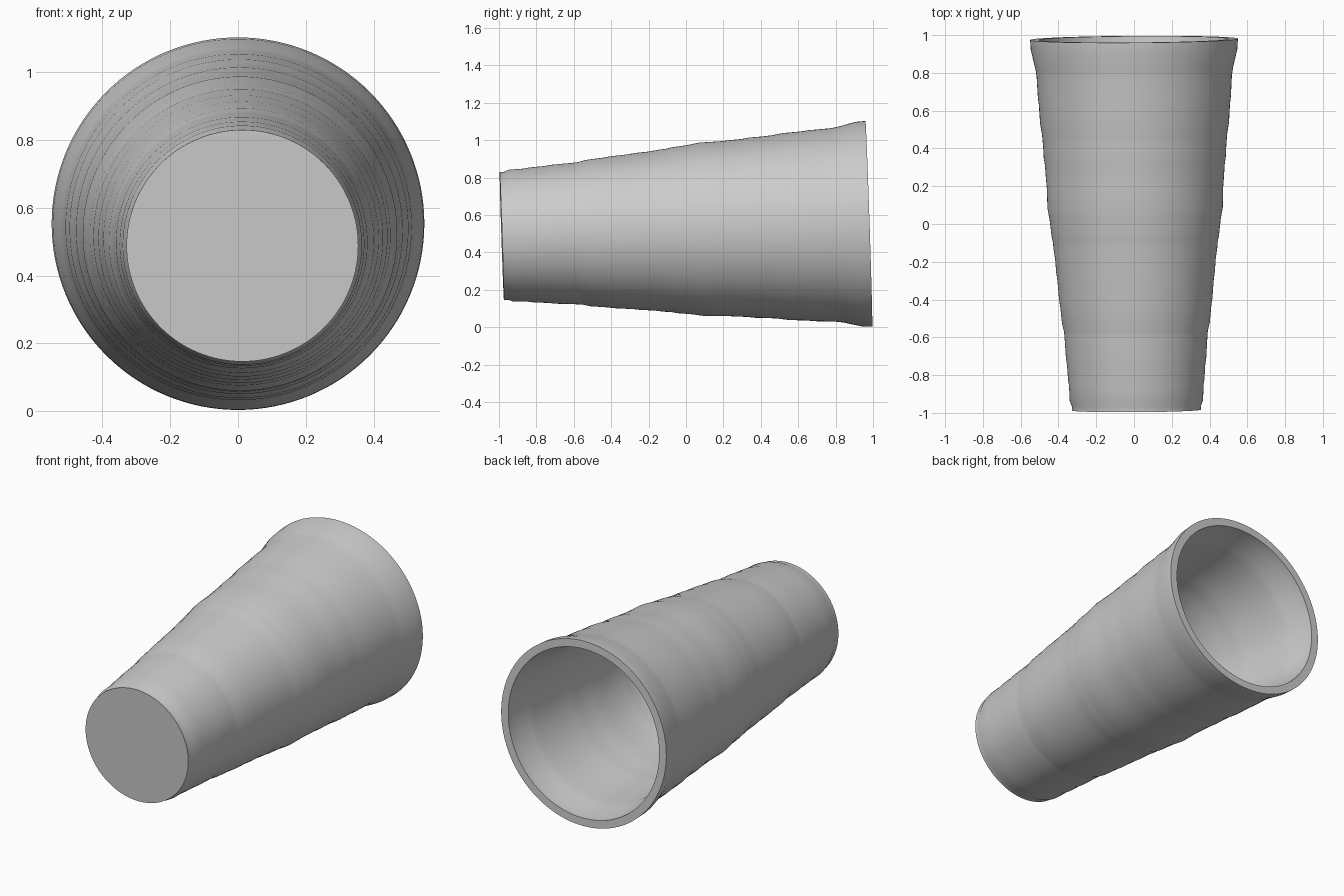
import bpy, bmesh, math
from mathutils import Vector

if "Cube" in bpy.data.objects:
    bpy.data.objects.remove(bpy.data.objects["Cube"])

SEGMENTS = 128
BASE = Vector((0.013, -0.985, 0.488))    # centre of the closed end
RIM = Vector((0.0, 0.979, 0.553))        # centre of the open end
WALL = 0.047

# Outer profile: distance from the closed end, radius (steps give the rippled bands)
OUTER = [
    (0.0, 0.342), (0.022, 0.342), (0.05, 0.353), (0.13, 0.356), (0.16, 0.361),
    (0.24, 0.366), (0.27, 0.371), (0.40, 0.379), (0.42, 0.381), (0.46, 0.391),
    (0.55, 0.400), (0.59, 0.406), (0.69, 0.414), (0.73, 0.420), (0.80, 0.425),
    (0.86, 0.434), (0.89, 0.436), (0.92, 0.443), (0.985, 0.450), (1.01, 0.453),
    (1.07, 0.464), (1.18, 0.467), (1.24, 0.472), (1.30, 0.476), (1.34, 0.482),
    (1.40, 0.485), (1.46, 0.490), (1.52, 0.500), (1.62, 0.506), (1.66, 0.511),
    (1.77, 0.517), (1.81, 0.523), (1.91, 0.547), (1.964, 0.550),
]
# Inner profile follows the outer one, from the rim down to the floor
INNER = [(s, r - WALL) for s, r in reversed(OUTER) if s > 0.06]
INNER.append((0.05, INNER[-1][1] - 0.004))

axis = (RIM - BASE).normalized()
side = axis.cross(Vector((0, 0, 1))).normalized()
up = side.cross(axis)

# Cup: revolve the closed wall profile around the tilted axis
bm = bmesh.new()
rings = []
for s, r in OUTER + INNER:
    rings.append([
        bm.verts.new(BASE + axis * s + (side * math.cos(a) + up * math.sin(a)) * r)
        for a in (2 * math.pi * i / SEGMENTS for i in range(SEGMENTS))
    ])
for lower, upper in zip(rings, rings[1:]):
    for i in range(SEGMENTS):
        j = (i + 1) % SEGMENTS
        bm.faces.new((lower[i], lower[j], upper[j], upper[i]))
bm.faces.new(rings[0])      # outer bottom
bm.faces.new(rings[-1])     # inner floor
bmesh.ops.recalc_face_normals(bm, faces=bm.faces)

mesh = bpy.data.meshes.new("cup")
bm.to_mesh(mesh)
bm.free()
cup = bpy.data.objects.new("cup", mesh)
bpy.context.collection.objects.link(cup)

# Plain grey plastic
grey = bpy.data.materials.new("light grey")
grey.diffuse_color = (0.6, 0.6, 0.6, 1)
grey.use_nodes = True
grey.node_tree.nodes["Principled BSDF"].inputs["Base Color"].default_value = grey.diffuse_color
mesh.materials.append(grey)

bpy.context.view_layer.objects.active = cup
cup.select_set(True)
bpy.ops.object.shade_smooth_by_angle(angle=math.radians(30))
